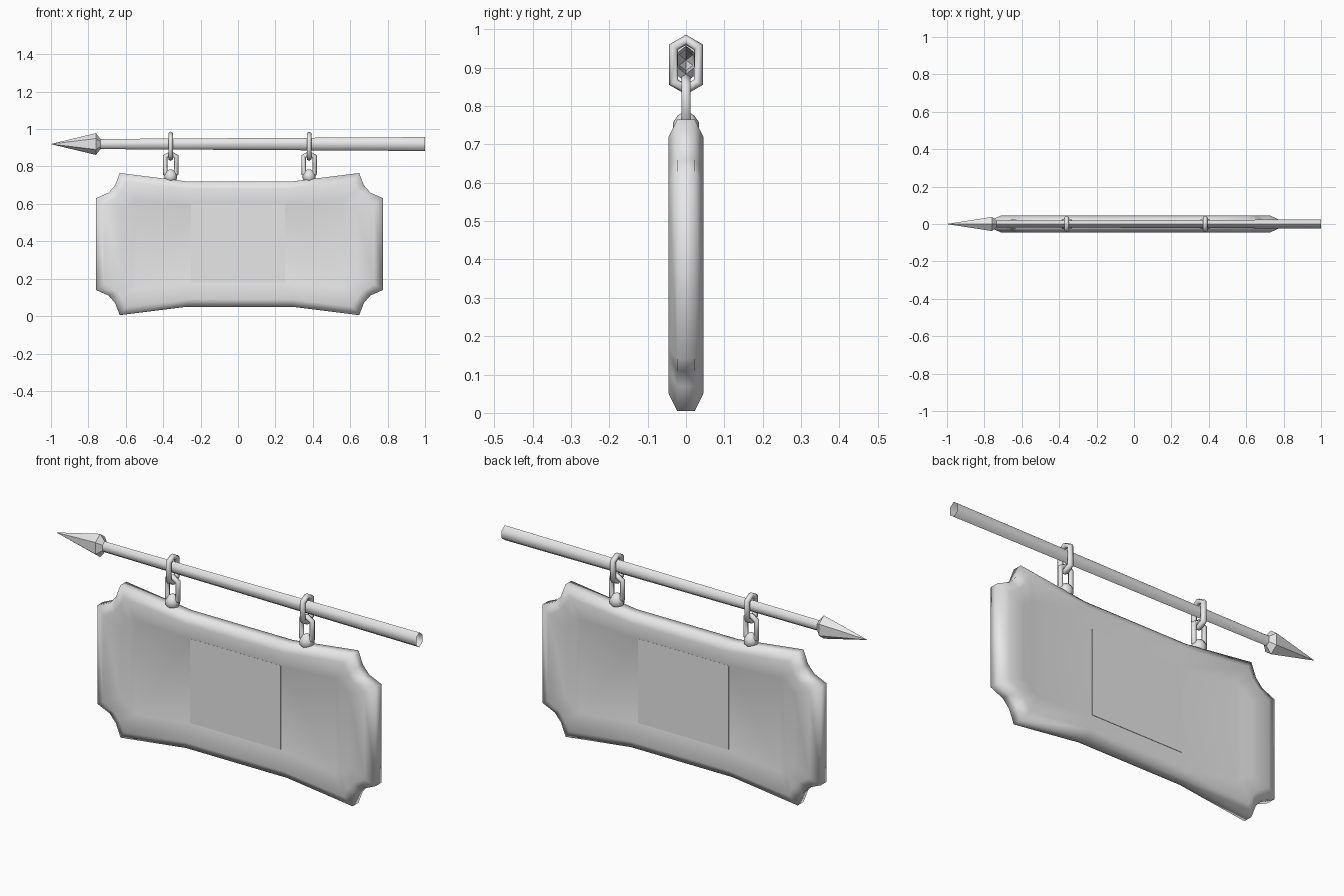
import bpy, bmesh
from math import cos, sin, pi, radians

cube = bpy.data.objects.get("Cube")
if cube:
    bpy.data.objects.remove(cube)

grey = bpy.data.materials.new("plain grey")
grey.use_nodes = True
grey.diffuse_color = (0.8, 0.8, 0.8, 1)
grey.node_tree.nodes["Principled BSDF"].inputs["Base Color"].default_value = (0.8, 0.8, 0.8, 1)


def make(name, verts, faces, location=(0, 0, 0), smooth=None):
    """Build an object; smooth is None for flat or the sharp-edge angle."""
    mesh = bpy.data.meshes.new(name)
    mesh.from_pydata(verts, [], faces)
    bm = bmesh.new()
    bm.from_mesh(mesh)
    bmesh.ops.recalc_face_normals(bm, faces=bm.faces)
    bm.to_mesh(mesh)
    bm.free()
    mesh.materials.append(grey)
    obj = bpy.data.objects.new(name, mesh)
    obj.location = location
    bpy.context.collection.objects.link(obj)
    if smooth:
        bpy.ops.object.select_all(action='DESELECT')
        obj.select_set(True)
        bpy.context.view_layer.objects.active = obj
        bpy.ops.object.shade_smooth_by_angle(angle=radians(smooth))
    return obj


def loft(rings, size, closed=False):
    """Quads joining consecutive rings of equal size."""
    return [(r * size + i, r * size + (i + 1) % size,
             (r + 1) % rings * size + (i + 1) % size, (r + 1) % rings * size + i)
            for r in range(rings if closed else rings - 1) for i in range(size)]


# Sign board: one quarter of each contour, mirrored into full rings
def ring(quarter, depths, side):
    right = list(zip(quarter, depths))
    right += [((x, -z), d) for (x, z), d in reversed(right)]
    left = [((-x, z), d) for (x, z), d in reversed(right)]
    return [(x, side * d, z) for (x, z), d in right + left]


edge = [(.28, .335), (.64, .38), (.665, .315), (.70, .275), (.768, .245)]
ridge = [(.27, .295), (.605, .335), (.63, .285), (.66, .25), (.72, .215)]
floor = [(.25, .21), (.55, .235), (.58, .22), (.60, .20), (.63, .18)]
contours = [(floor, [.02, .032, .033, .034, .035]), (ridge, [.045] * 5), (edge, [.023] * 5)]
verts = []
for side, order in ((-1, contours), (1, contours[::-1])):
    for quarter, depths in order:
        verts += ring(quarter, depths, side)
faces = loft(6, 20)
for base in (0, 100):
    strips = [(0, 9, 10, 19)]
    for k in range(4):
        strips += [(k, k + 1, 8 - k, 9 - k), (19 - k, 18 - k, 11 + k, 10 + k)]
    faces += [tuple(base + i for i in strip) for strip in strips]
make("sign_board", verts, faces, (.008, 0, .385), 80)

# Flat panels set in the middle of both faces
for name, y in (("front_panel", -.02), ("back_panel", .02)):
    box = [(x, s * .002, z) for s in (-1, 1)
           for x, z in ((-.25, -.21), (.25, -.21), (.25, .21), (-.25, .21))]
    make(name, box, loft(2, 4) + [(0, 1, 2, 3), (4, 5, 6, 7)], (0, y, .39))


# Six-sided bars along x, slightly narrow in y
def bar(name, stations, smooth):
    verts = [(x, .75 * r * sin(i * pi / 3), r * cos(i * pi / 3))
             for x, r in stations for i in range(6)]
    return make(name, verts, loft(len(stations), 6), (0, 0, .92), smooth)


bar("pole", [(-.75, .027), (1, .037)], 65)
bar("spear_head", [(-1, .0005), (-.76, .058), (-.735, .027)], 30)


# Stretched six-sided chain links
def link(name, location, across_x, major, minor, stretch):
    verts = []
    for i in range(6):
        a = i * pi / 3
        shift = stretch if cos(a) > 0 else -stretch
        for j in range(6):
            b = j * pi / 3
            r = major + minor * cos(b)
            u, v, w = r * sin(a), minor * sin(b), r * cos(a) + shift
            verts.append((u, v, w) if across_x else (v, u, w))
    make(name, verts, loft(6, 6, True), location, 80)


# Hangers: upper link, lower link and a rounded mount on the board
for label, x in (("right", -.36), ("left", .38)):
    link(label + "_upper_link", (x, 0, .908), False, .037, .0135, .0275)
    link(label + "_lower_link", (x, 0, .808), True, .034, .0135, .028)
    profile = [(.715, .02), (.735, .034), (.757, .034), (.775, .022), (.785, .006)]
    knob = [(r * cos(i * pi / 4), r * sin(i * pi / 4), z) for z, r in profile for i in range(8)]
    make(label + "_mount", knob, loft(5, 8) + [tuple(range(8)), tuple(range(32, 40))],
         (x, 0, 0), 70)
